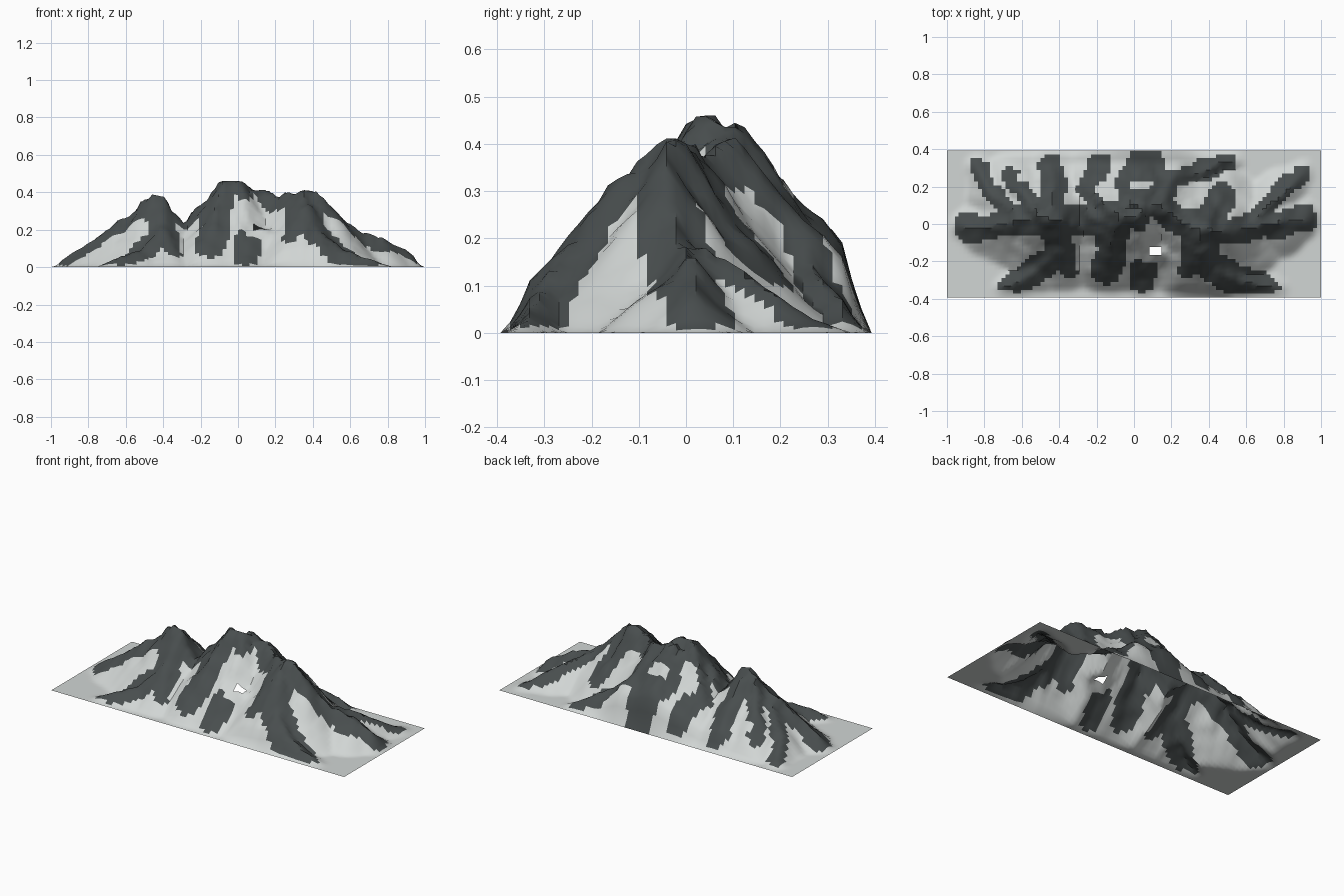
import bpy, bmesh, math
from mathutils import Vector, noise

if "Cube" in bpy.data.objects:
    bpy.data.objects.remove(bpy.data.objects["Cube"])

HALF_X, HALF_Y = 1.0, 0.393
NX, NY = 96, 38

# Main crest: x, y, height
CREST = [(-.97, -.02, .02), (-.8, -.02, .13), (-.7, 0, .20), (-.63, .02, .26),
         (-.57, .02, .26), (-.46, .03, .375), (-.4, .03, .36), (-.28, .02, .22),
         (-.21, .03, .32), (-.13, .03, .4), (-.07, .05, .46), (0, .03, .445),
         (.06, .10, .43), (.13, .09, .4), (.2, .05, .38), (.28, 0, .395),
         (.36, -.04, .4), (.48, -.04, .34), (.55, -.03, .26), (.68, 0, .18),
         (.78, 0, .165), (.88, .02, .1), (.96, .04, .01)]

# Side spurs: rock half width, then points
SPURS = [
    # front side, left to right
    (.075, [(-.44, 0, .34), (-.41, -.15, .2), (-.52, -.25, .1), (-.68, -.34, .03)]),
    (.055, [(-.38, -.13, .2), (-.35, -.23, .11)]),
    (.085, [(-.07, .02, .43), (-.13, -.12, .27), (-.14, -.24, .1)]),
    (.065, [(.05, -.24, .14), (.05, -.31, .06)]),
    (.085, [(.33, -.04, .39), (.35, -.13, .325), (.43, -.24, .2), (.56, -.3, .1), (.77, -.35, .02)]),
    (.05, [(.29, -.12, .28), (.28, -.24, .12)]),
    # back side, left to right
    (.05, [(-.62, .05, .24), (-.74, .14, .14), (-.83, .3, .04)]),
    (.05, [(-.5, .05, .32), (-.6, .17, .23), (-.65, .24, .13)]),
    (.07, [(-.45, .04, .36), (-.43, .18, .25), (-.45, .3, .1)]),
    (.06, [(-.12, .06, .38), (-.24, .18, .25), (-.19, .31, .13)]),
    (.11, [(0, .1, .43), (.02, .23, .3), (.06, .31, .2)]),
    (.055, [(.14, .1, .39), (.2, .24, .25), (.32, .27, .15), (.5, .34, .05)]),
    (.075, [(.38, -.02, .38), (.45, .09, .23), (.47, .15, .15)]),
    (.05, [(.66, .04, .18), (.78, .16, .11), (.9, .27, .03)]),
]
RIDGES = [(.075, CREST)] + SPURS

# Snow lying on shelves: x, y, radius x, radius y
SNOW = [(.11, -.145, .13, .055), (-.15, .18, .06, .05), (.03, .21, .06, .025),
        (-.58, .25, .05, .03), (.31, .13, .06, .06), (-.27, -.2, .035, .16)]


def nearest(p, a, b):
    """Distance to a ridge segment and crest height at that point."""
    a2, b2 = Vector(a[:2]), Vector(b[:2])
    d = b2 - a2
    t = max(0, min(1, (p - a2).dot(d) / d.length_squared))
    return (p - a2 - d * t).length, a[2] + (b[2] - a[2]) * t


def height(x, y):
    p = Vector((x, y))
    p += Vector((noise.noise((x * 7, y * 7, 1)), noise.noise((x * 7, y * 7, 5)))) * .015
    total = 0
    for _, pts in RIDGES:
        best = 0
        for a, b in zip(pts, pts[1:]):
            d, z = nearest(p, a, b)
            best = max(best, z * max(0, 1 - d / (.05 + .8 * z)) ** 1.1)
        total += best ** 9
    h = total ** (1 / 9)
    # shelf around the cave opening
    s = math.exp(-((x - .11) / .09) ** 2 - ((y + .145) / .05) ** 2)
    h += (.21 - h) * s * .8
    h *= 1 + .09 * noise.noise((x * 14, y * 14, 3)) + .05 * noise.noise((x * 30, y * 30, 8))
    edge = min(HALF_X - abs(x), HALF_Y - abs(y))
    return min(.46, h * min(1, edge / .06))


def is_rock(c):
    if c.z < .012:
        return False
    n = noise.noise((c.x * 11, c.y * 11, 2))
    for x, y, rx, ry in SNOW:
        if math.hypot((c.x - x) / rx, (c.y - y) / ry) < 1 + .3 * n:
            return False
    p = Vector(c[:2])
    return any(nearest(p, a, b)[0] + .03 * n < r
               for r, pts in RIDGES for a, b in zip(pts, pts[1:]))


def material(name, rgb):
    m = bpy.data.materials.new(name)
    m.diffuse_color = (*rgb, 1)
    m.use_nodes = True
    m.node_tree.nodes["Principled BSDF"].inputs["Base Color"].default_value = m.diffuse_color
    return m


# Terrain sheet, open underneath
bm = bmesh.new()
bmesh.ops.create_grid(bm, x_segments=NX, y_segments=NY, size=1)
for v in bm.verts:
    v.co.y *= HALF_Y
    v.co.z = height(v.co.x, v.co.y)

# Rock on the ridges, snow in the gullies
for f in bm.faces:
    f.material_index = int(is_rock(f.calc_center_median()))

# Small opening through the front shelf
hole = [f for f in bm.faces if abs(f.calc_center_median().x - .11) < .032
        and abs(f.calc_center_median().y + .145) < .02]
bmesh.ops.delete(bm, geom=hole, context='FACES')

mesh = bpy.data.meshes.new("mountain_range")
bm.to_mesh(mesh)
bm.free()
mesh.materials.append(material("snow", (.64, .67, .66)))
mesh.materials.append(material("dark_rock", (.065, .075, .076)))
obj = bpy.data.objects.new("mountain_range", mesh)
bpy.context.collection.objects.link(obj)
bpy.context.view_layer.objects.active = obj
obj.select_set(True)
bpy.ops.object.shade_smooth_by_angle(angle=math.radians(40))
